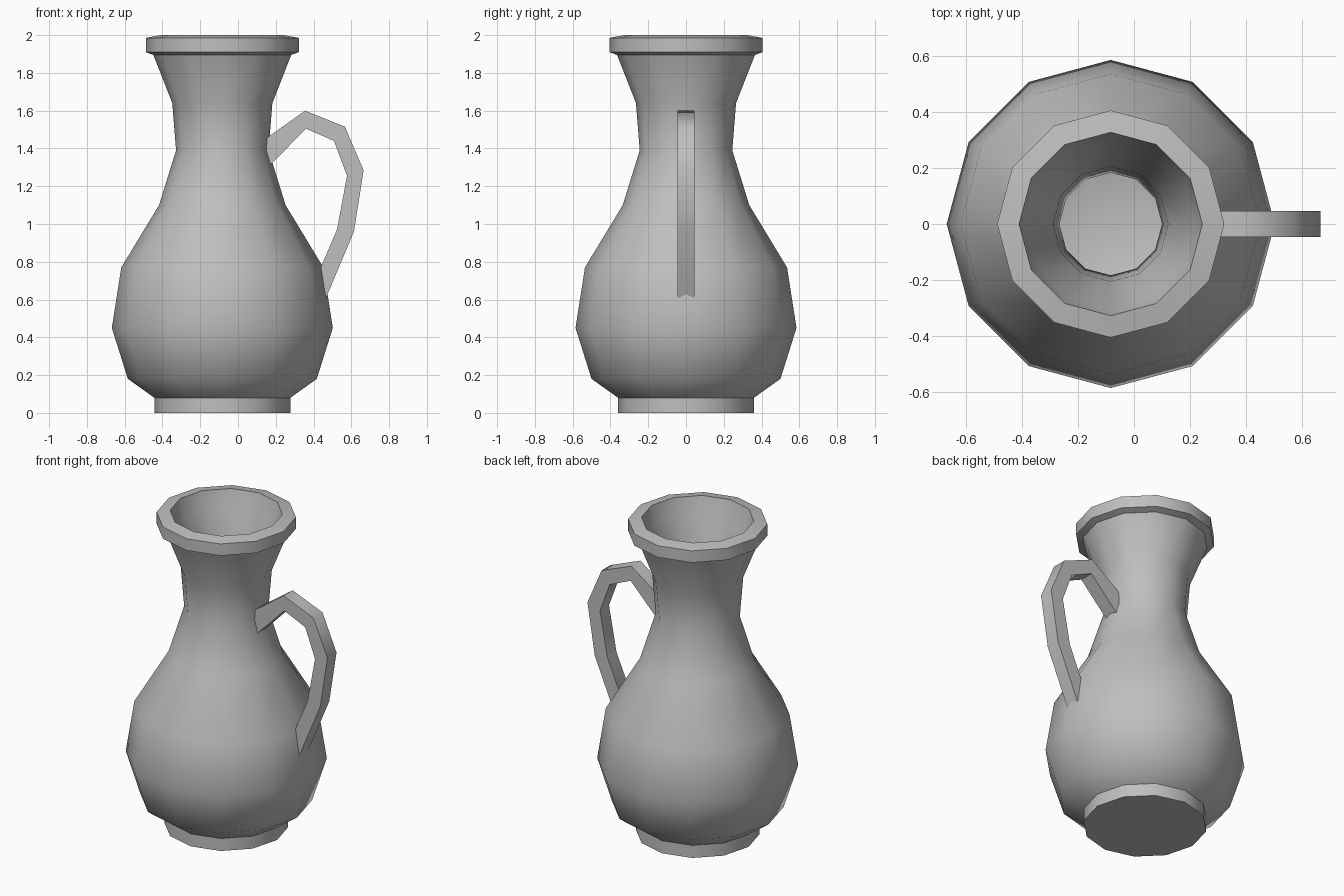
import bpy, bmesh
from math import pi, cos, sin, radians

cube = bpy.data.objects.get("Cube")
if cube:
    bpy.data.objects.remove(cube, do_unlink=True)

SIDES = 12
AXIS_X = -0.083   # the jug sits off centre because of its handle

clay = bpy.data.materials.new("grey clay")
clay.use_nodes = True
colour = (0.52, 0.52, 0.52, 1)
clay.diffuse_color = colour
clay.node_tree.nodes["Principled BSDF"].inputs["Base Color"].default_value = colour


def finish(name, bm, angle):
    """Turn a bmesh into a named, shaded object."""
    bmesh.ops.recalc_face_normals(bm, faces=bm.faces[:])
    mesh = bpy.data.meshes.new(name)
    bm.to_mesh(mesh)
    bm.free()
    mesh.materials.append(clay)
    obj = bpy.data.objects.new(name, mesh)
    bpy.context.collection.objects.link(obj)
    bpy.ops.object.select_all(action='DESELECT')
    obj.select_set(True)
    bpy.context.view_layer.objects.active = obj
    bpy.ops.object.shade_smooth_by_angle(angle=radians(angle))
    return obj


def lathe(name, profile, angle):
    """Revolve (radius, height) points into a shell capped at both ends."""
    bm = bmesh.new()
    rings = [[bm.verts.new((AXIS_X + r * cos(2 * pi * i / SIDES),
                            r * sin(2 * pi * i / SIDES), z))
              for i in range(SIDES)] for r, z in profile]
    for low, high in zip(rings, rings[1:]):
        for i in range(SIDES):
            j = (i + 1) % SIDES
            bm.faces.new((low[i], low[j], high[j], high[i]))
    bm.faces.new(rings[0])
    bm.faces.new(rings[-1])
    return finish(name, bm, angle)


def ribbon(name, outer, inner, width, angle):
    """Solid strip between two (x, z) outlines, extruded across y."""
    bm = bmesh.new()
    sections = [[bm.verts.new((x, y, z)) for (x, z), y in
                 ((o, -width / 2), (o, width / 2), (n, width / 2), (n, -width / 2))]
                for o, n in zip(outer, inner)]
    for a, b in zip(sections, sections[1:]):
        for i in range(4):
            j = (i + 1) % 4
            bm.faces.new((a[i], a[j], b[j], b[i]))
    bm.faces.new(sections[0])
    bm.faces.new(sections[-1])
    return finish(name, bm, angle)


# Jug: foot, belly, neck and rim outside, then down the hollow inside
outside = [(0.36, 0), (0.36, 0.08), (0.5, 0.18), (0.585, 0.45), (0.535, 0.77),
           (0.335, 1.1), (0.245, 1.39), (0.265, 1.64), (0.365, 1.895)]
rim = [(0.405, 1.91), (0.405, 1.985), (0.327, 2.0)]
inside = [(0.3, 1.89), (0.205, 1.64), (0.183, 1.39), (0.27, 1.08), (0.47, 0.75),
          (0.52, 0.45), (0.44, 0.2), (0.31, 0.11)]
lathe("jug_body", outside + rim + inside, 40)

# Handle: both ends sink into the wall of the jug
ribbon("handle",
       [(0.13, 1.44), (0.355, 1.6), (0.566, 1.515), (0.665, 1.285), (0.614, 0.96), (0.45, 0.57)],
       [(0.14, 1.28), (0.36, 1.505), (0.508, 1.44), (0.577, 1.255), (0.524, 0.97), (0.425, 0.74)],
       0.092, 59)
